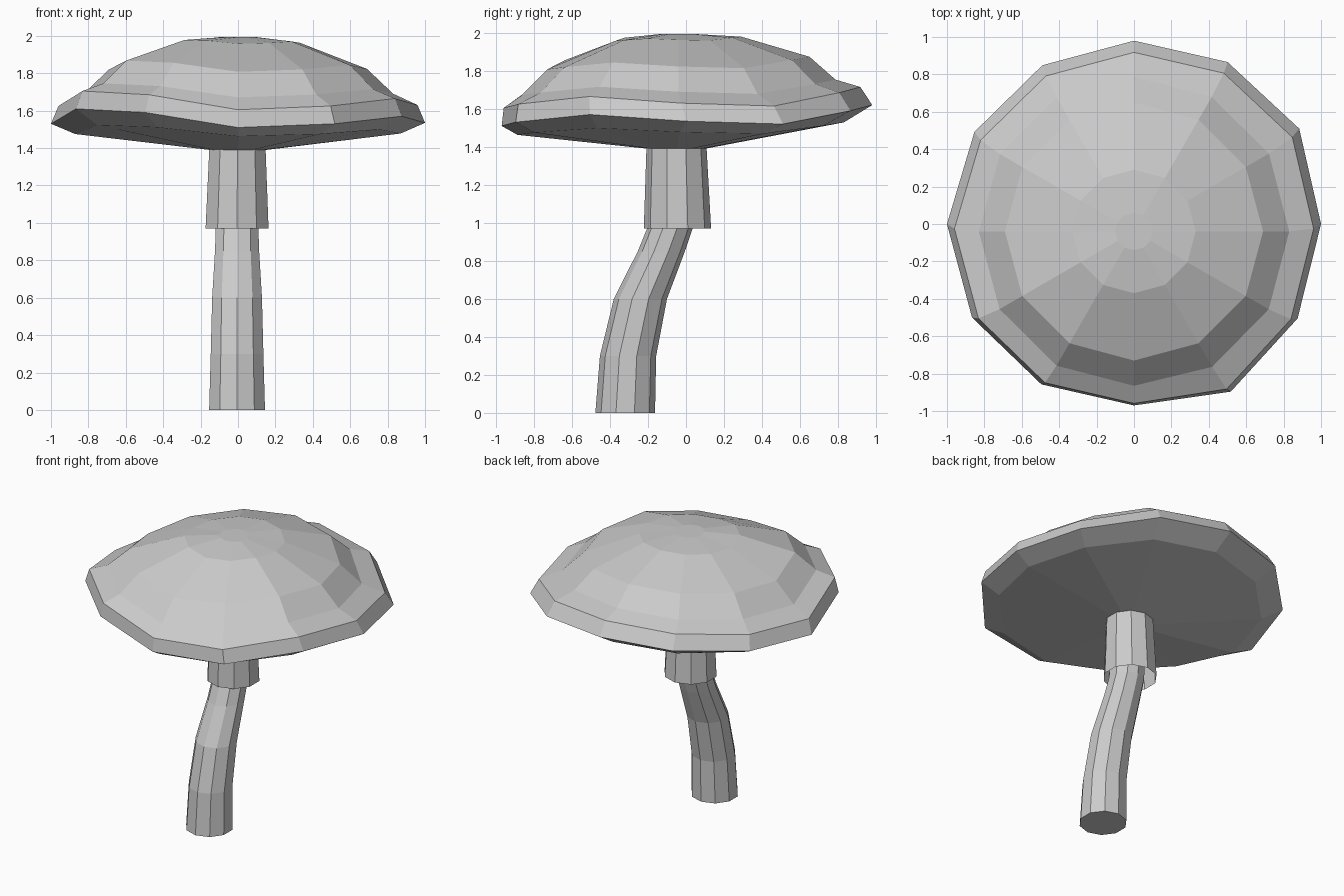
import bpy, bmesh, math

if "Cube" in bpy.data.objects:
    bpy.data.objects.remove(bpy.data.objects["Cube"])


def loft(name, rings, cap_first=False, cap_last=False):
    # skin a stack of vertex rings with flat quads
    bm = bmesh.new()
    loops = [[bm.verts.new(p) for p in ring] for ring in rings]
    for a, b in zip(loops, loops[1:]):
        n = len(a)
        for i in range(n):
            j = (i + 1) % n
            bm.faces.new((a[i], a[j], b[j], b[i]))
    if cap_first:
        bm.faces.new(loops[0][::-1])
    if cap_last:
        bm.faces.new(loops[-1])
    mesh = bpy.data.meshes.new(name)
    bm.to_mesh(mesh)
    bm.free()
    obj = bpy.data.objects.new(name, mesh)
    bpy.context.collection.objects.link(obj)
    return obj


def circle(cx, cy, z, r, n=10, phase=math.radians(18)):
    return [(cx + r * math.cos(phase + math.tau * i / n),
             cy + r * math.sin(phase + math.tau * i / n), z) for i in range(n)]


# cap: 12 sides, wavy rim whose wave fades toward the crown
wave = [-.02, -.035, .035, .065, .045, .005, -.025, .055, .035, -.045, -.025, .015]
bulge = [1.0, 1.02, 1.0, .98, .98, .985, 1.0, 1.0, .99, .97, 1.035, 1.01]


def cap_ring(r, cy, z, wave_amount, bulge_amount):
    pts = []
    for i in range(12):
        a = math.tau * i / 12
        k = r * (1 + (bulge[i] - 1) * bulge_amount)
        pts.append((k * math.cos(a), cy + k * math.sin(a), z + wave_amount * wave[i]))
    return pts


# radius, centre y, height, wave, bulge: from underside to crown
profile = [
    (.15, -.05, 1.39, 0, 0),
    (.87, -.03, 1.49, .6, .5),
    (1.0, 0, 1.555, 1, 1),
    (.96, -.025, 1.65, 1, .9),
    (.83, -.04, 1.705, .75, .2),
    (.69, -.04, 1.835, .6, 0),
    (.33, -.04, 1.967, .2, 0),
    (.10, -.04, 1.993, 0, 0),
]
loft("mushroom_cap", [cap_ring(*p) for p in profile], cap_last=True)

# collar: open sleeve under the cap
loft("stem_collar", [circle(-.005, -.045, .97, .177), circle(-.003, -.05, 1.40, .158)])

# bent stem
path = [(-.32, 0, .157), (-.305, .3, .148), (-.24, .6, .14),
        (-.13, .85, .124), (-.085, .97, .12), (-.05, 1.4, .12)]
loft("bent_stem", [circle(-.005, y, z, r) for y, z, r in path], cap_first=True)
